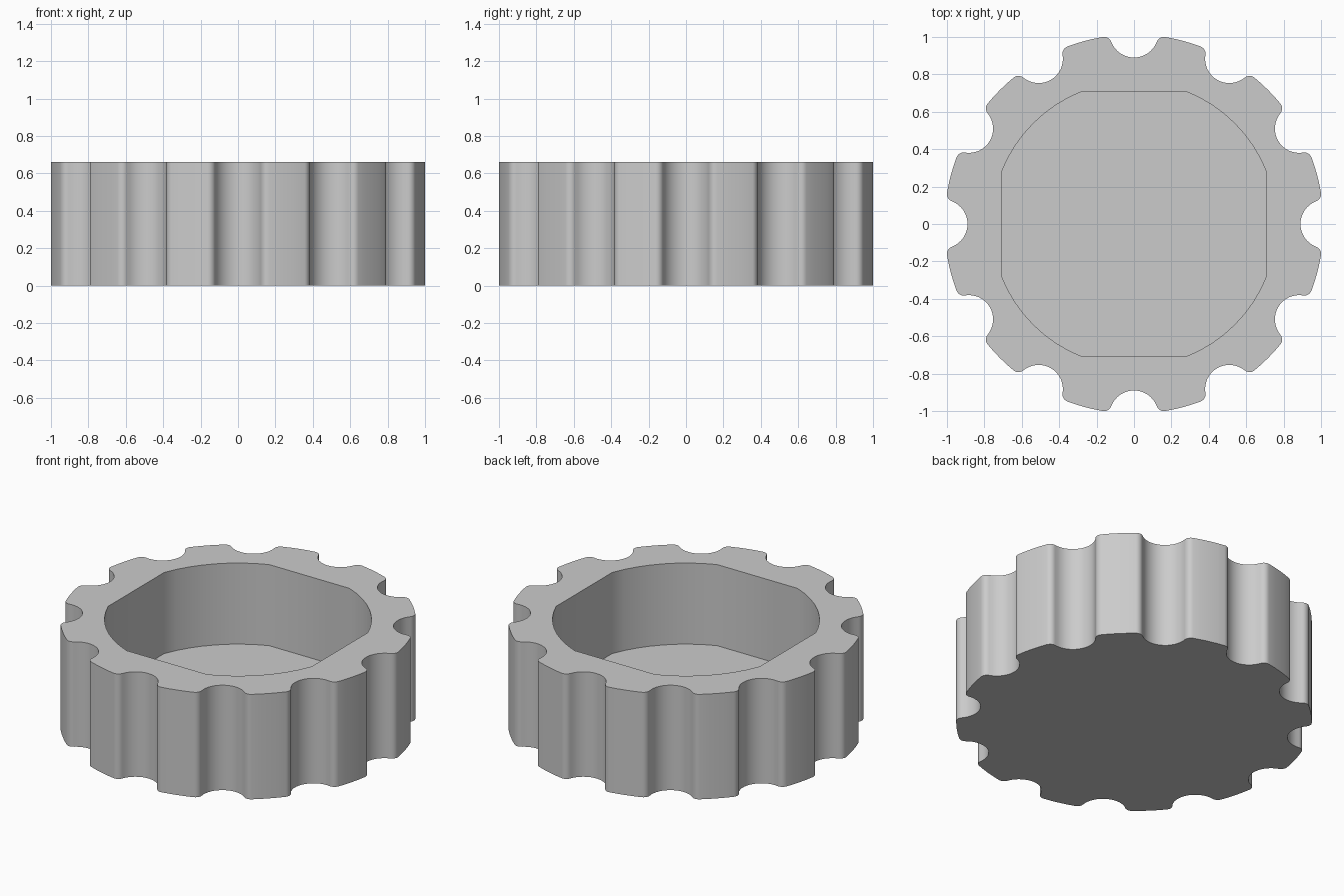
import bpy, bmesh
from math import sin, cos, pi, atan2, hypot, asin, sqrt, radians
from mathutils import Vector

cube = bpy.data.objects.get("Cube")
if cube:
    bpy.data.objects.remove(cube, do_unlink=True)

HEIGHT, FLOOR = 0.66, 0.15
TIP, NOTCH_R, NOTCH_C, FILLET = 1.0135, 0.13, 1.02, 0.04
TEETH = 12
BORE_R, FLAT = 0.761, 0.708


def arc(center, r, a0, a1, steps):
    return [Vector((center[0] + r * cos(a0 + (a1 - a0) * i / steps),
                    center[1] + r * sin(a0 + (a1 - a0) * i / steps)))
            for i in range(steps + 1)]


def grip_profile():
    """Round outline with scooped notches and rounded tooth corners."""
    # Fillet centre, tangent inside the tip circle and outside the notch circle
    d, q = TIP - FILLET, NOTCH_R + FILLET
    fx = (d * d - q * q + NOTCH_C ** 2) / (2 * NOTCH_C)
    fy = sqrt(d * d - fx * fx)
    tip_angle = atan2(fy, fx)
    to_notch = atan2(-fy, NOTCH_C - fx)
    wall = atan2(fy, fx - NOTCH_C)
    half = arc((NOTCH_C, 0), NOTCH_R, pi, wall, 8)
    half += arc((fx, fy), FILLET, to_notch, tip_angle, 6)[1:]
    half += arc((0, 0), TIP, tip_angle, pi / TEETH, 2)[1:]
    # Mirror the half pitch, then repeat it around
    mirrored = [Vector((p.x, -p.y)) for p in reversed(half)]
    pitch = mirrored[1:] + half[1:]
    points = []
    for k in range(TEETH):
        a = 2 * pi * k / TEETH
        points += [Vector((p.x * cos(a) - p.y * sin(a),
                           p.x * sin(a) + p.y * cos(a))) for p in pitch]
    return points


def bore_profile():
    """Circle trimmed by four flats."""
    a = atan2(sqrt(BORE_R ** 2 - FLAT ** 2), FLAT)
    points = []
    for k in range(4):
        points += arc((0, 0), BORE_R, k * pi / 2 + a, (k + 1) * pi / 2 - a, 8)
    return points


def ring(bm, points, z):
    return [bm.verts.new((p.x, p.y, z)) for p in points]


def walls(bm, low, high):
    n = len(low)
    for i in range(n):
        j = (i + 1) % n
        bm.faces.new((low[i], low[j], high[j], high[i]))


# Knob body: notched outside wall, closed base, blind bore
bm = bmesh.new()
outer, bore = grip_profile(), bore_profile()
outer_low, outer_high = ring(bm, outer, 0), ring(bm, outer, HEIGHT)
bore_low, bore_high = ring(bm, bore, FLOOR), ring(bm, bore, HEIGHT)
walls(bm, outer_low, outer_high)
walls(bm, bore_high, bore_low)
bm.faces.new(list(reversed(outer_low)))
bm.faces.new(bore_low)

# Flat rim between the two outlines
rim_edges = [bm.edges.get((loop[i - 1], loop[i]))
             for loop in (outer_high, bore_high) for i in range(len(loop))]
bmesh.ops.triangle_fill(bm, edges=rim_edges, use_beauty=True, normal=(0, 0, 1))
bmesh.ops.recalc_face_normals(bm, faces=bm.faces)

mesh = bpy.data.meshes.new("notched_knob")
bm.to_mesh(mesh)
bm.free()
knob = bpy.data.objects.new("notched_knob", mesh)
bpy.context.collection.objects.link(knob)

# Plain grey
grey = bpy.data.materials.new("light_grey")
grey.use_nodes = True
colour = (0.6, 0.6, 0.6, 1)
grey.diffuse_color = colour
grey.node_tree.nodes["Principled BSDF"].inputs["Base Color"].default_value = colour
mesh.materials.append(grey)

bpy.ops.object.select_all(action="DESELECT")
knob.select_set(True)
bpy.context.view_layer.objects.active = knob
bpy.ops.object.shade_smooth_by_angle(angle=radians(30))
